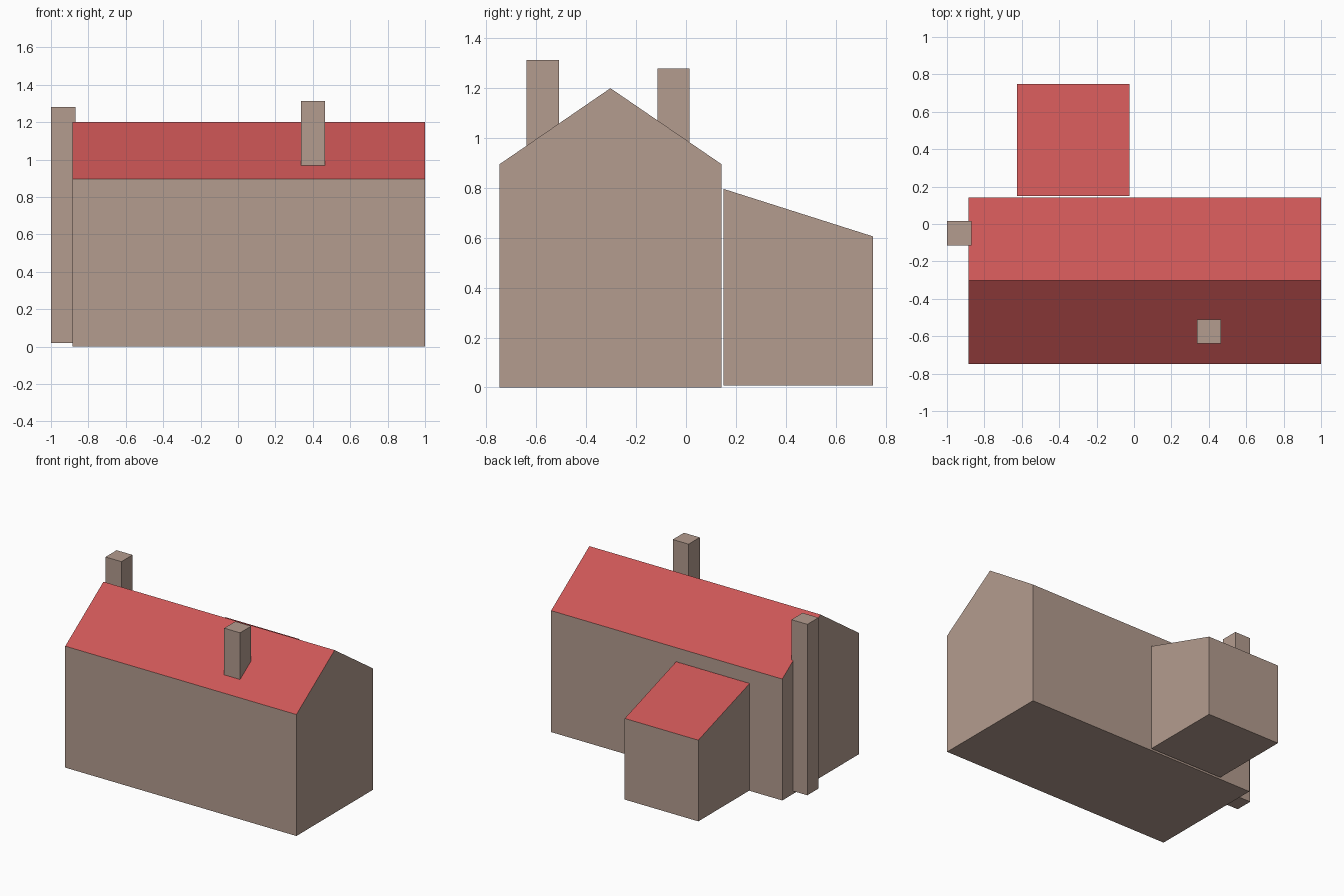
import bpy, bmesh

if "Cube" in bpy.data.objects:
    bpy.data.objects.remove(bpy.data.objects["Cube"])

def material(name, srgb):
    m = bpy.data.materials.new(name)
    lin = [((c / 255 + 0.055) / 1.055) ** 2.4 for c in srgb]
    m.diffuse_color = (*lin, 1)
    m.use_nodes = True
    m.node_tree.nodes["Principled BSDF"].inputs["Base Color"].default_value = m.diffuse_color
    return m

wall = material("wall_taupe", (180, 156, 143))
roof = material("roof_red", (204, 86, 86))

def extrude_profile(name, profile, x0, x1, has_roof=False):
    """Extrude a (y, z) outline along x; sloping top faces become roof."""
    bm = bmesh.new()
    face = bm.faces.new([bm.verts.new((x0, y, z)) for y, z in profile])
    new = bmesh.ops.extrude_face_region(bm, geom=[face])["geom"]
    verts = [g for g in new if isinstance(g, bmesh.types.BMVert)]
    bmesh.ops.translate(bm, verts=verts, vec=(x1 - x0, 0, 0))
    bmesh.ops.recalc_face_normals(bm, faces=bm.faces[:])
    bm.normal_update()
    for f in bm.faces:
        f.material_index = int(has_roof and f.normal.z > 0.1)
    mesh = bpy.data.meshes.new(name)
    bm.to_mesh(mesh)
    bm.free()
    mesh.materials.append(wall)
    if has_roof:
        mesh.materials.append(roof)
    obj = bpy.data.objects.new(name, mesh)
    bpy.context.collection.objects.link(obj)
    return obj

def box(name, x0, x1, y0, y1, z0, z1):
    return extrude_profile(name, [(y0, z0), (y1, z0), (y1, z1), (y0, z1)], x0, x1)

# Main house with gabled roof
extrude_profile("main_house",
                [(-0.748, 0), (0.143, 0), (0.143, 0.895), (-0.303, 1.2), (-0.748, 0.895)],
                -0.885, 1.0, True)

# Lean-to at the back with a single sloping roof
extrude_profile("lean_to",
                [(0.151, 0.008), (0.749, 0.008), (0.749, 0.606), (0.151, 0.796)],
                -0.625, -0.025, True)

# Tall chimney on the left wall, and one rising through the front roof slope
box("side_chimney", -1.0, -0.87, -0.115, 0.015, 0.02, 1.28)
box("roof_chimney", 0.336, 0.465, -0.64, -0.51, 0.9, 1.313)
